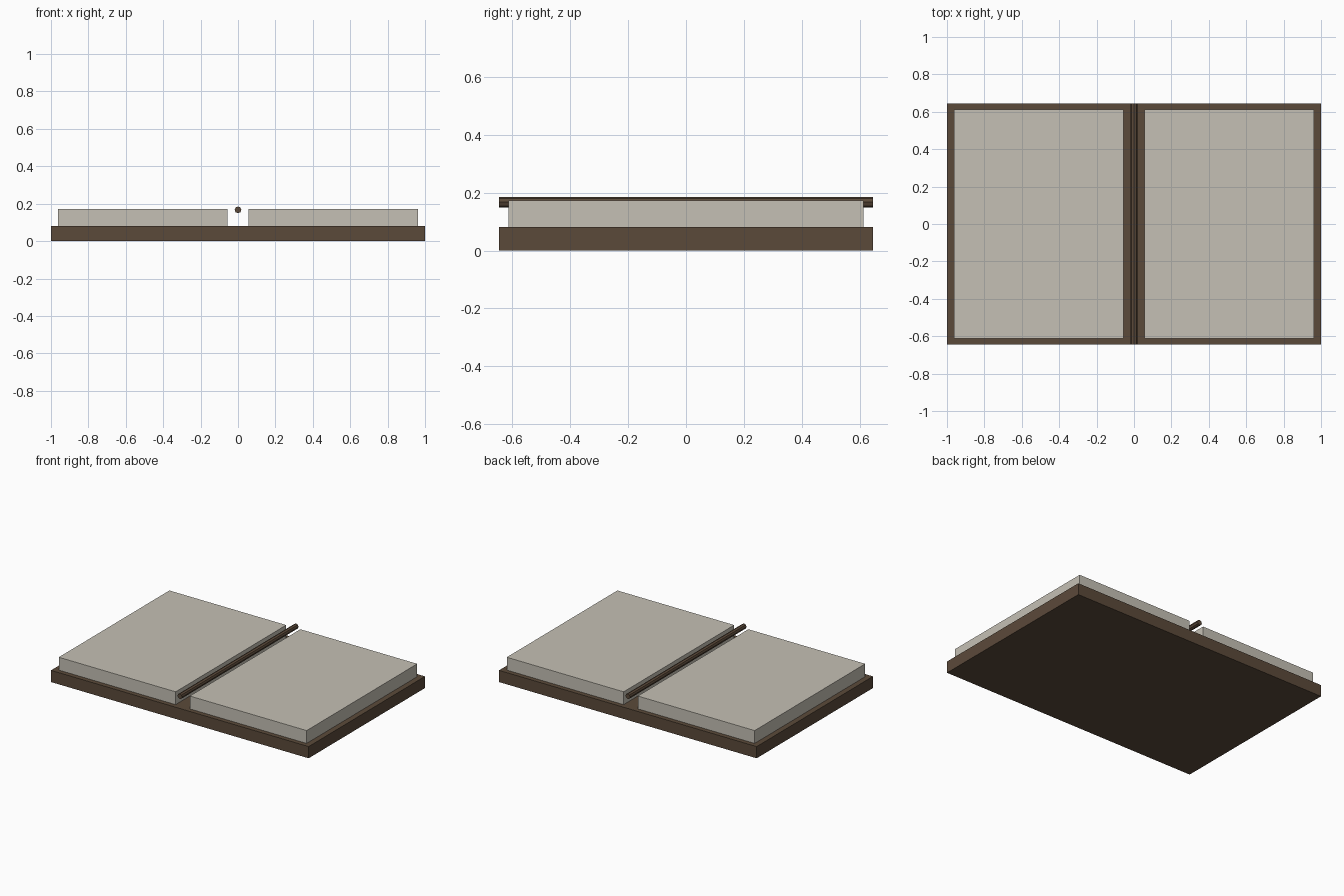
import bpy, math

if "Cube" in bpy.data.objects:
    bpy.data.objects.remove(bpy.data.objects["Cube"])


def material(name, rgb):
    m = bpy.data.materials.new(name)
    m.diffuse_color = (*rgb, 1)
    m.use_nodes = True
    m.node_tree.nodes["Principled BSDF"].inputs["Base Color"].default_value = m.diffuse_color
    return m


brown = material("brown cover", (0.105, 0.068, 0.042))
paper = material("grey beige paper", (0.56, 0.53, 0.46))


def box(name, x, y, z, mat):
    """Box from (min, max) ranges."""
    mid = [(a + b) / 2 for a, b in (x, y, z)]
    bpy.ops.mesh.primitive_cube_add(size=1, location=mid)
    o = bpy.context.object
    o.name = name
    o.scale = [b - a for a, b in (x, y, z)]
    bpy.ops.object.transform_apply(location=False, rotation=False, scale=True)
    o.data.materials.append(mat)
    return o


# Cover slab
box("cover", (-1, 1), (-0.645, 0.645), (0, 0.082), brown)

# Page blocks either side of the gutter
for side, (a, b) in {"left": (-0.962, -0.055), "right": (0.055, 0.962)}.items():
    box(side + "_pages", (a, b), (-0.613, 0.613), (0.082, 0.172), paper)

# Thin low-poly rod above the gutter
bpy.ops.mesh.primitive_cylinder_add(vertices=8, radius=0.018, depth=1.29,
                                    location=(0, 0, 0.167),
                                    rotation=(math.pi / 2, 0, 0))
rod = bpy.context.object
rod.name = "spine_rod"
rod.data.materials.append(brown)
